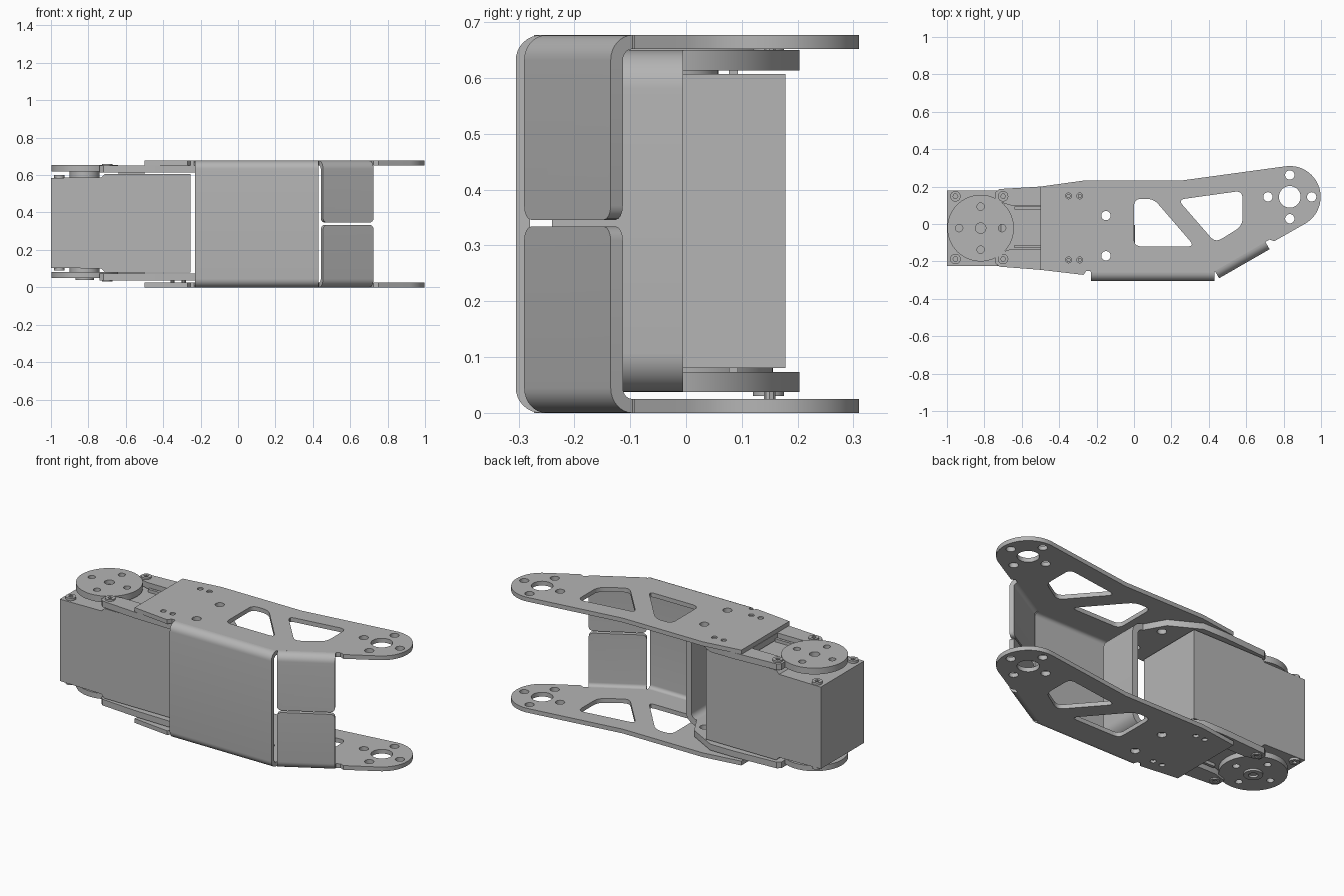
import bpy, bmesh, math
from mathutils import Vector

if "Cube" in bpy.data.objects:
    bpy.data.objects.remove(bpy.data.objects["Cube"])

grey = bpy.data.materials.new("plain_grey")
grey.diffuse_color = (0.46, 0.46, 0.46, 1)
grey.use_nodes = True
grey.node_tree.nodes["Principled BSDF"].inputs["Base Color"].default_value = grey.diffuse_color
TOP = 0.677


def finish(name, bm):
    bmesh.ops.remove_doubles(bm, verts=bm.verts, dist=1e-5)
    bmesh.ops.recalc_face_normals(bm, faces=bm.faces)
    me = bpy.data.meshes.new(name)
    bm.to_mesh(me)
    bm.free()
    me.materials.clear()
    me.materials.append(grey)
    me.shade_smooth()
    me.set_sharp_from_angle(angle=math.radians(35))
    ob = bpy.data.objects.new(name, me)
    bpy.context.collection.objects.link(ob)
    return ob


def circle(x, y, r, n=24, a0=0, a1=360):
    full = abs(a1 - a0) == 360
    k = n if full else n - 1
    return [(x + r * math.cos(math.radians(a0 + (a1 - a0) * i / k)),
             y + r * math.sin(math.radians(a0 + (a1 - a0) * i / k))) for i in range(n)]


def fillet(pts, r):
    out = []
    for i, p in enumerate(pts):
        p, a, b = Vector(p), Vector(pts[i - 1]), Vector(pts[(i + 1) % len(pts)])
        s = p + (a - p).normalized() * r
        e = p + (b - p).normalized() * r
        for k in range(6):
            t = k / 5
            out.append(tuple(s * (1 - t) ** 2 + p * 2 * t * (1 - t) + e * t * t))
    return out


def slab(name, loops, z0, z1):
    """Flat plate: the first loop is the outline, the others are holes."""
    cu = bpy.data.curves.new(name + "_outline", 'CURVE')
    cu.dimensions = '2D'
    cu.fill_mode = 'BOTH'
    cu.extrude = (z1 - z0) / 2
    for lp in loops:
        sp = cu.splines.new('POLY')
        sp.points.add(len(lp) - 1)
        for pt, (x, y) in zip(sp.points, lp):
            pt.co = (x, y, 0, 1)
        sp.use_cyclic_u = True
    tmp = bpy.data.objects.new(name + "_outline", cu)
    bpy.context.collection.objects.link(tmp)
    dg = bpy.context.evaluated_depsgraph_get()
    me = bpy.data.meshes.new_from_object(tmp.evaluated_get(dg))
    bm = bmesh.new()
    bm.from_mesh(me)
    bmesh.ops.translate(bm, verts=bm.verts, vec=(0, 0, (z0 + z1) / 2))
    bpy.data.objects.remove(tmp)
    bpy.data.curves.remove(cu)
    bpy.data.meshes.remove(me)
    return finish(name, bm)


def bent_sheet(name, p, q, R, T, z0, z1, free=None):
    """Sheet standing along p-q, bent inward at z1, and at z0 or ending free there."""
    p, q = Vector((*p, 0)), Vector((*q, 0))
    d = (q - p).normalized()
    n = Vector((d.y, -d.x, 0))
    sgn = 1 if z1 > z0 else -1

    def arc(r, zc, s):
        return [(r * math.sin(math.pi / 2 * k / 8), zc + s * r * math.cos(math.pi / 2 * k / 8))
                for k in range(9)]
    outer, inner = arc(R, z1 - sgn * R, sgn), arc(R - T, z1 - sgn * R, sgn)
    if free:
        outer, inner = outer + [(R, z0)], inner + [(R - T, z0)]
    else:
        outer += arc(R, z0 + sgn * R, -sgn)[::-1]
        inner += arc(R - T, z0 + sgn * R, -sgn)[::-1]
    prof = outer + inner[::-1]
    bm = bmesh.new()
    va, vb = [[bm.verts.new(e + n * (u - R) + Vector((0, 0, z))) for u, z in prof] for e in (p, q)]
    bm.faces.new(va)
    bm.faces.new(vb[::-1])
    for i in range(len(prof)):
        bm.faces.new((va[i - 1], va[i], vb[i], vb[i - 1]))
    if free:  # round the free corners
        es = [e for e in bm.edges if all(abs(v.co.z - z0) < 1e-4 for v in e.verts)
              and abs((e.verts[0].co - e.verts[1].co).normalized().dot(n)) > 0.99]
        bmesh.ops.bevel(bm, geom=es, offset=0.025, segments=4, affect='EDGES', profile=0.5)
    return finish(name, bm)


# Side plates of the outer frame
outline = ([(-0.5, -0.245), (-0.5, 0.2), (-0.27, 0.232), (0.25, 0.232)]
           + circle(0.833, 0.145, 0.165, 28, 98, -60)
           + [(0.75, -0.092), (0.725, -0.083), (0.703, -0.096), (0.433, -0.251),
              (0.43, -0.26), (-0.23, -0.26), (-0.235, -0.25), (-0.255, -0.25), (-0.27, -0.272)])
window_a = fillet([(0, 0.135), (0.105, 0.135), (0.325, -0.12), (0, -0.12)], 0.04)
window_b = fillet([(0.235, 0.13), (0.58, 0.178), (0.58, -0.01), (0.435, -0.1)], 0.04)
bolt_holes = [circle(-0.15, y, 0.025) for y in (0.045, -0.17)]
rivet_holes = [circle(x, y, 0.016, 12) for x in (-0.35, -0.29) for y in (0.15, -0.192)]
joint_holes = [circle(0.833, 0.145, 0.058, 32)]
joint_holes += [circle(0.833 + dx, 0.145 + dy, 0.025)
                for dx, dy in ((0.117, 0), (-0.117, 0), (0, 0.117), (0, -0.117))]
for side, z0 in (("lower", 0), ("upper", TOP - 0.025)):
    slab(side + "_side_plate", [outline, window_a, window_b] + bolt_holes + rivet_holes + joint_holes,
         z0, z0 + 0.025)

# Front panel and the two slanted flanges
bent_sheet("front_panel", (-0.23, -0.305), (0.43, -0.305), 0.045, 0.025, 0, TOP)
bent_sheet("upper_slanted_flange", (0.455, -0.29), (0.725, -0.135), 0.045, 0.025, 0.346, TOP, True)
bent_sheet("lower_slanted_flange", (0.455, -0.29), (0.725, -0.135), 0.045, 0.025, 0.334, 0, True)

# Inner bracket: web plus two forked arms
bent_sheet("inner_bracket_web", (0.005, -0.24), (0.005, -0.005), 0.07, 0.036, 0.037, 0.65)
arm = ([(-0.065, -0.24), (-0.27, -0.25), (-0.5, -0.245), (-0.72, -0.228), (-0.74, -0.21),
        (-0.74, -0.16), (-0.66, -0.135), (-0.5, -0.135), (-0.5, 0.1), (-0.66, 0.1),
        (-0.74, 0.125), (-0.74, 0.17), (-0.72, 0.187), (-0.45, 0.203), (-0.3, 0.203),
        (-0.13, 0.11), (-0.065, -0.005)])
for side, z0 in (("lower", 0.037), ("upper", 0.614)):
    slab(side + "_bracket_arm", [arm] + bolt_holes, z0, z0 + 0.036)
# Rivets joining the plates to the bracket
for x in (-0.35, -0.29):
    for y in (0.15, -0.192):
        for z0 in (0.012, 0.645):
            slab("rivet", [circle(x, y, 0.011, 10)], z0, z0 + 0.026)

# Motor housing with stepped top and bottom
bm = bmesh.new()
side = [(-1, 0.105), (-0.73, 0.1), (-0.71, 0.08), (-0.255, 0.08),
        (-0.255, 0.607), (-0.71, 0.607), (-0.73, 0.588), (-1, 0.585)]
va, vb = [[bm.verts.new((x, y, z)) for x, z in side] for y in (-0.225, 0.178)]
bm.faces.new(va)
bm.faces.new(vb[::-1])
for i in range(len(side)):
    bm.faces.new((va[i - 1], va[i], vb[i], vb[i - 1]))
bm.normal_update()
corner = [e for e in bm.edges if abs(e.verts[0].co.x - e.verts[1].co.x) < 1e-4
          and e.verts[0].co.x in (e.verts[1].co.x,) and
          (abs(e.verts[0].co.x + 1) < 1e-4 or abs(e.verts[0].co.x + 0.255) < 1e-4)]
bmesh.ops.bevel(bm, geom=corner, offset=0.022, segments=4, affect='EDGES', profile=0.5)
finish("motor_housing", bm)
# Raised ribs inside the fork
for y in (0.085, -0.12):
    for z0 in (0.062, 0.6):
        slab("housing_rib", [[(-0.64, y - 0.008), (-0.5, y - 0.008), (-0.5, y + 0.008),
                              (-0.64, y + 0.008)]], z0, z0 + 0.025)

# Output discs with hubs
CX, CY = -0.82, -0.022
disc_holes = [circle(CX + dx, CY + dy, 0.02, 12)
              for dx, dy in ((0.115, 0), (-0.115, 0), (0, 0.115), (0, -0.115))]
disc = circle(CX, CY, 0.178, 64)
slab("upper_disc", [disc, circle(CX, CY, 0.028)] + disc_holes, 0.618, 0.655)
slab("lower_disc", [disc] + disc_holes, 0.05, 0.082)
slab("upper_hub", [circle(CX, CY, 0.08, 32)], 0.575, 0.63)
slab("lower_hub", [circle(CX, CY, 0.08, 32)], 0.07, 0.115)
slab("lower_hub_cap", [circle(CX, CY, 0.05, 32), circle(CX, CY, 0.025)], 0.038, 0.06)

# Screws at the housing corners
for x, dz in ((-0.955, 0), (-0.7, 0.06)):
    for y in (0.148, -0.187):
        ring = [circle(x, y, 0.028), circle(x, y, 0.013, 6)]
        slab("upper_screw", ring, 0.58 + dz, 0.6 + dz)
        slab("lower_screw", ring, 0.09 - dz, 0.11 - dz)
